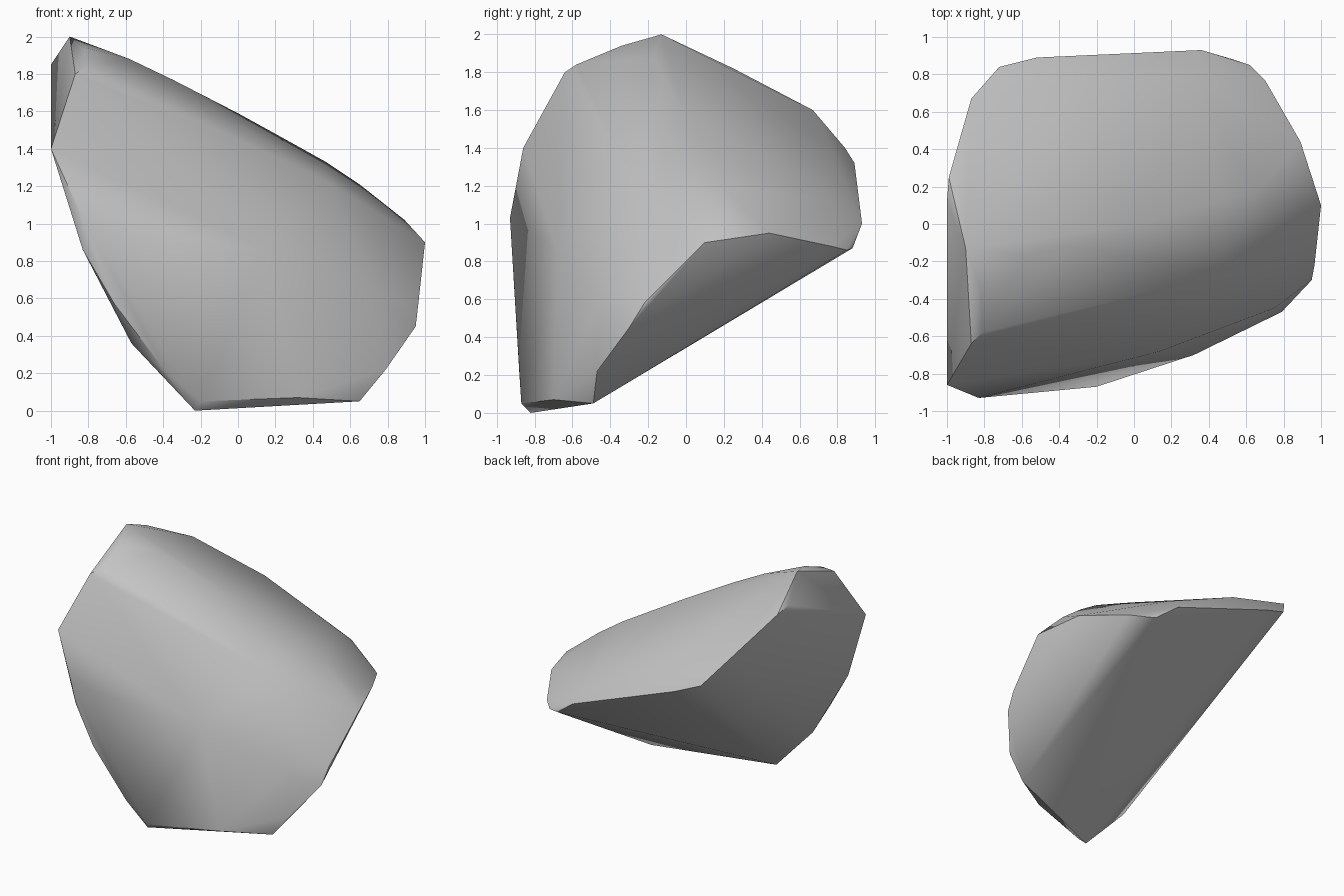
import bpy
import bmesh
from math import radians

# Remove the default cube only
default_cube = bpy.data.objects.get("Cube")
if default_cube:
    bpy.data.objects.remove(default_cube, do_unlink=True)


def make_material(name, colour):
    material = bpy.data.materials.new(name)
    material.use_nodes = True
    material.diffuse_color = colour
    material.node_tree.nodes["Principled BSDF"].inputs["Base Color"].default_value = colour
    return material


def hull_object(name, outlines, material, crease_angle):
    """Wrap a convex skin around the corner outlines of a chipped stone."""
    mesh = bpy.data.meshes.new(name)
    bm = bmesh.new()
    for outline in outlines:
        for corner in outline:
            bm.verts.new(corner)
    hull = bmesh.ops.convex_hull(bm, input=bm.verts[:])
    unused = {item for key in ("geom_interior", "geom_unused") for item in hull[key]
              if isinstance(item, bmesh.types.BMVert)}
    bmesh.ops.delete(bm, geom=list(unused), context="VERTS")
    bmesh.ops.recalc_face_normals(bm, faces=bm.faces[:])
    bm.to_mesh(mesh)
    bm.free()
    mesh.materials.append(material)
    stone = bpy.data.objects.new(name, mesh)
    bpy.context.collection.objects.link(stone)
    bpy.ops.object.select_all(action="DESELECT")
    stone.select_set(True)
    bpy.context.view_layer.objects.active = stone
    bpy.ops.object.shade_smooth_by_angle(angle=radians(crease_angle))
    return stone


# Tall chipped end
end_facet = [(-.9, -.13, 2), (-.82, -.34, 1.94), (-.81, -.58, 1.84),
             (-.87, -.64, 1.8), (-1, -.86, 1.4), (-1, .12, 1.85)]
# Rounded ridge running down from the tall end
ridge = [(-.58, -.17, 1.88), (-.35, -.12, 1.77), (0, -.01, 1.59), (.2, .05, 1.48),
         (.47, .13, 1.33), (.65, .17, 1.21), (.89, .25, 1.02)]
# Broad front shoulder and the belly crease below it
shoulder = [(.48, -.27, 1.22), (-.83, -.93, 1.03), (.14, -.68, .86), (.75, -.45, .6)]
# Gentle swelling of the rear slope
rear_slope = [(-.3, .77, 1.4), (.33, .8, 1.12)]
# Short side edge
side_edge = [(.65, -.49, .05), (.79, -.47, .22), (.95, -.3, .45), (.965, -.22, .58),
             (1, .1, .9), (.89, .44, .95), (.7, .77, .88), (.62, .85, .86), (.53, .88, .87)]
# Rear rim
rear_rim = [(.36, .93, 1), (-.52, .89, 1.32), (-.72, .84, 1.4),
            (-.87, .67, 1.6), (-.99, .25, 1.82)]
# Foot and the narrow split strip rising from it
foot = [(.32, -.7, .07), (-.2, -.87, .05), (-.23, -.82, 0)]
split_strip = [(-.38, -.88, .2), (-.57, -.8, .36), (-.66, -.9, .57), (-.83, -.88, .86)]

grey = make_material("stone_grey", (.55, .55, .55, 1))
hull_object("rock", [end_facet, ridge, shoulder, rear_slope, side_edge,
                     rear_rim, foot, split_strip], grey, 40)
